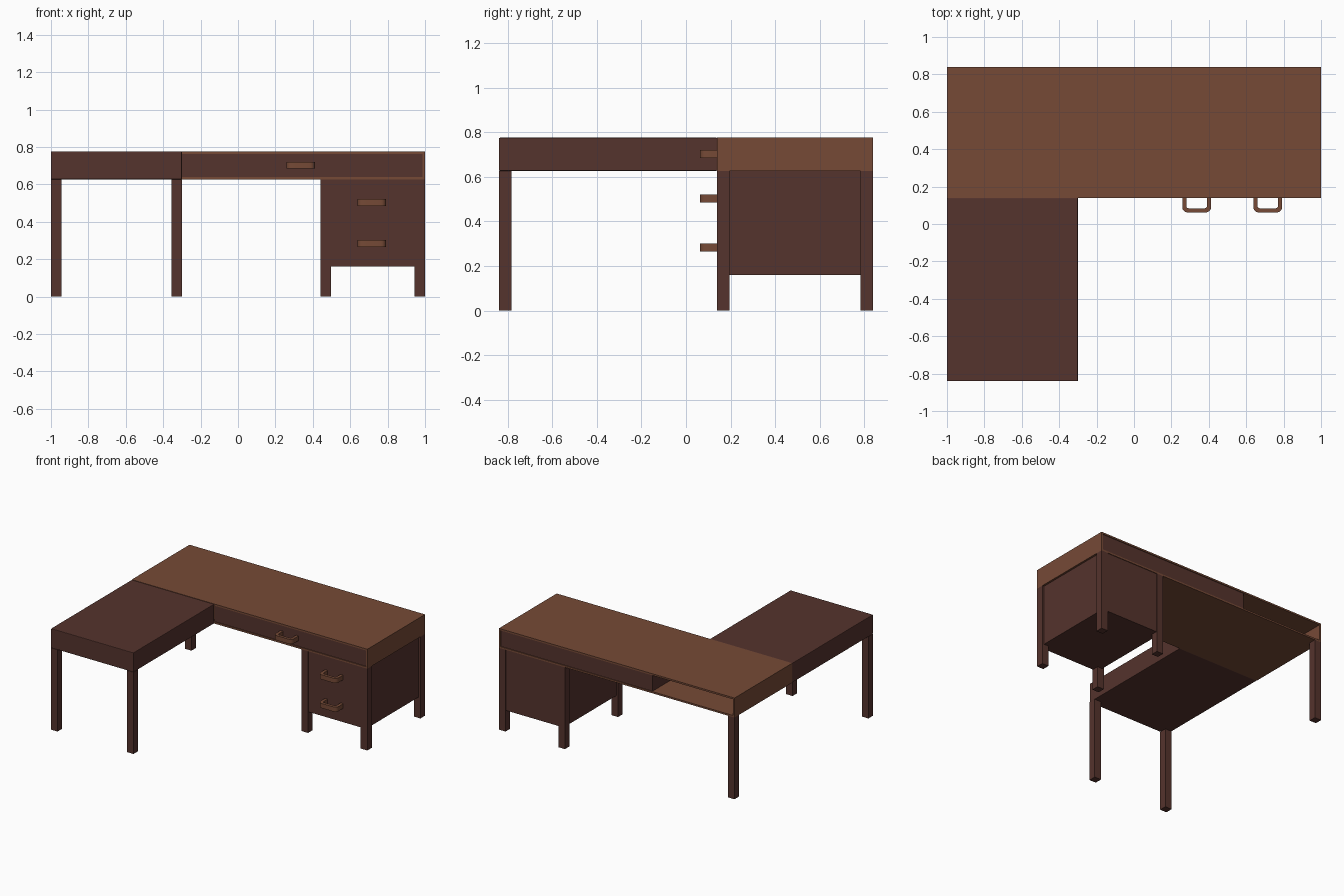
import bpy, bmesh, math
from mathutils import Vector

if "Cube" in bpy.data.objects:
    bpy.data.objects.remove(bpy.data.objects["Cube"])


def material(name, rgb):
    m = bpy.data.materials.new(name)
    m.diffuse_color = (*rgb, 1)
    m.use_nodes = True
    m.node_tree.nodes["Principled BSDF"].inputs["Base Color"].default_value = m.diffuse_color
    return m


LIGHT = material("light_wood", (0.18, 0.068, 0.037))
DARK = material("dark_wood", (0.09, 0.033, 0.026))


def finish(name, bm, mat):
    bmesh.ops.recalc_face_normals(bm, faces=bm.faces)
    me = bpy.data.meshes.new(name)
    bm.to_mesh(me)
    bm.free()
    me.materials.append(mat)
    ob = bpy.data.objects.new(name, me)
    bpy.context.collection.objects.link(ob)
    return ob


def box(name, lo, hi, mat, bevel=0):
    lo, hi = Vector(lo), Vector(hi)
    bm = bmesh.new()
    bmesh.ops.create_cube(bm, size=1)
    bmesh.ops.scale(bm, vec=hi - lo, verts=bm.verts)
    bmesh.ops.translate(bm, vec=(lo + hi) / 2, verts=bm.verts)
    ob = finish(name, bm, mat)
    if bevel:
        mod = ob.modifiers.new("soft_edges", 'BEVEL')
        mod.width, mod.segments = bevel, 2
    return ob


def band(name, outer, inner, push, closed, mat):
    """Fill between two matching outlines and extrude along push."""
    bm = bmesh.new()
    o = [bm.verts.new(p) for p in outer]
    i = [bm.verts.new(p) for p in inner]
    n = len(o)
    for a in range(n if closed else n - 1):
        b = (a + 1) % n
        bm.faces.new((o[a], o[b], i[b], i[a]))
    ext = bmesh.ops.extrude_face_region(bm, geom=bm.faces[:], use_keep_orig=True)
    verts = [v for v in ext["geom"] if isinstance(v, bmesh.types.BMVert)]
    bmesh.ops.translate(bm, vec=push, verts=verts)
    return finish(name, bm, mat)


X, Y, TOP, LOW, T, LEG = 1.0, 0.84, 0.777, 0.627, 0.013, 0.056
FRONT = 0.14   # front of the main desk
RET = -0.3     # right side of the return


# Main desk shell: a flat sleeve open at front and back
def rect(d):
    return [(x * (X - d), FRONT, z) for x, z in
            ((-1, LOW + d), (1, LOW + d), (1, TOP - d), (-1, TOP - d))]


band("desk_shell", rect(0), rect(T), (0, Y - FRONT, 0), True, LIGHT)

# Wide drawer filling the shell, leaving an open shelf at the back left
box("wide_drawer", (RET, FRONT + 0.006, LOW + T), (X - T, Y - 0.006, TOP - T), DARK)

# Side return
box("return_top", (-X, -Y, LOW), (RET, FRONT, TOP - 0.001), DARK, 0.004)

# Drawer pedestal
PX = X - 0.56
box("drawer_pedestal", (PX + 0.015, FRONT + 0.005, 0.16),
    (X - 0.015, Y - 0.005, LOW), DARK)

# Legs, given by their lower x and y corner
for k, (x, y) in enumerate([(-X, -Y), (RET - LEG, -Y), (-X, Y - LEG),
                            (PX, FRONT), (PX, Y - LEG),
                            (X - LEG, FRONT), (X - LEG, Y - LEG)]):
    box(f"leg_{k + 1}", (x, y, 0), (x + LEG, y + LEG, LOW), DARK)


# U-shaped drawer handles with rounded corners
def u_path(cx, z, half, front, r):
    back = FRONT + 0.007
    pts = [(cx - half, back, z)]
    for side, a0 in ((-1, 180), (1, 270)):
        for s in range(6):
            a = math.radians(a0 + s * 18)
            pts.append((cx + side * (half - r) + r * math.cos(a),
                        front + r + r * math.sin(a), z))
    return pts + [(cx + half, back, z)]


for name, cx, z in (("wide_drawer_handle", 0.335, 0.702),
                    ("upper_drawer_handle", 0.715, 0.504),
                    ("lower_drawer_handle", 0.715, 0.284)):
    h = 0.036
    ob = band(name, u_path(cx, z - h / 2, 0.077, 0.062, 0.028),
              u_path(cx, z - h / 2, 0.055, 0.084, 0.012), (0, 0, h), False, LIGHT)
    bpy.context.view_layer.objects.active = ob
    ob.select_set(True)
    bpy.ops.object.shade_smooth_by_angle(angle=math.radians(30))
    ob.select_set(False)
